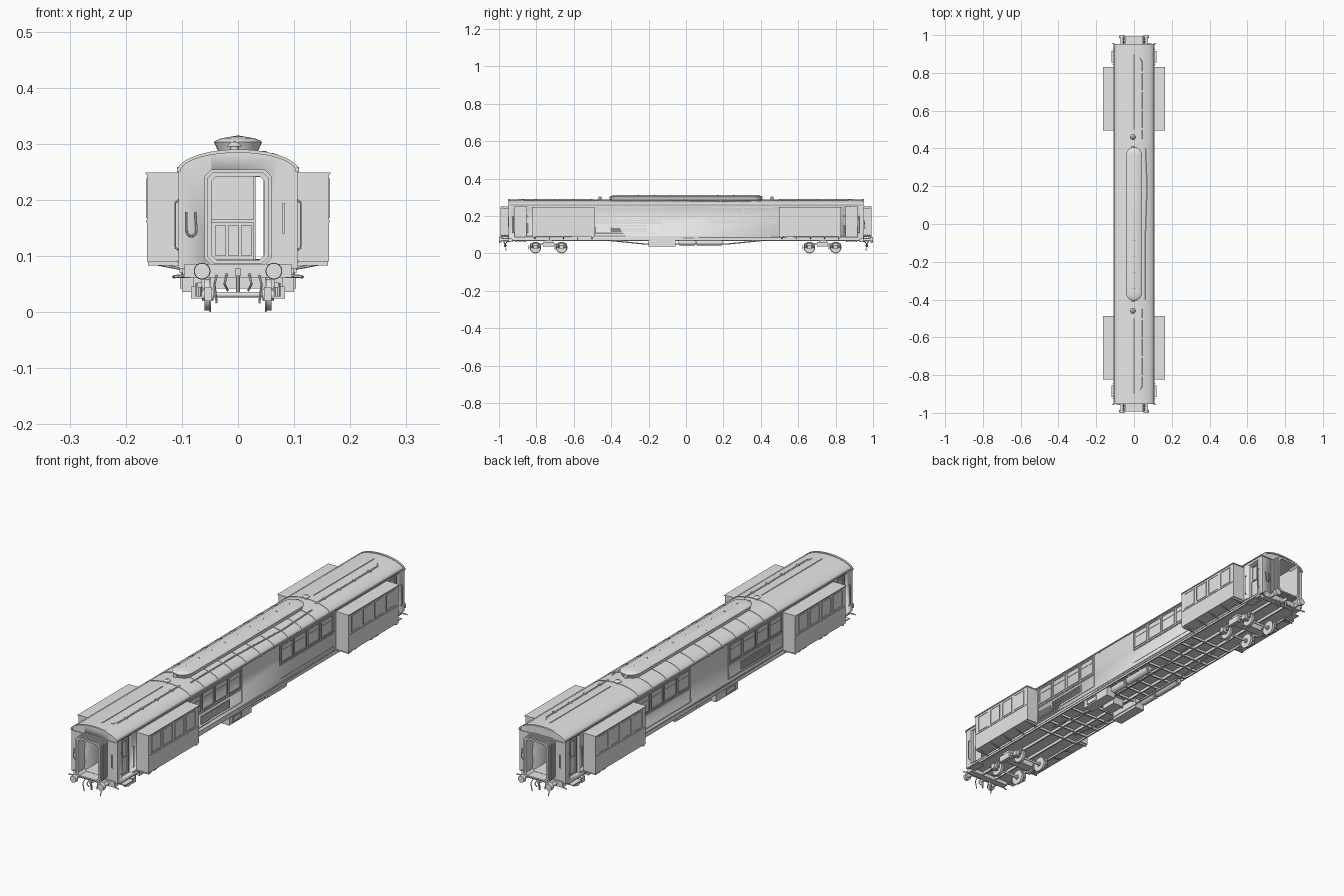
import bpy, bmesh, math
from mathutils import Matrix, Vector

grey = bpy.data.materials.new("light_grey")
grey.diffuse_color = (0.8, 0.8, 0.8, 1)
SIDES = (-1, 1)


def box(bm, x0, x1, y0, y1, z0, z1):
    m = Matrix.Translation(((x0 + x1) / 2, (y0 + y1) / 2, (z0 + z1) / 2))
    s = Matrix.Diagonal((abs(x1 - x0), abs(y1 - y0), abs(z1 - z0), 1))
    bmesh.ops.create_cube(bm, size=1, matrix=m @ s)


def rod(bm, a, b, r, n=10, r2=None):
    a, b = Vector(a), Vector(b)
    rot = (b - a).to_track_quat('Z', 'Y').to_matrix().to_4x4()
    bmesh.ops.create_cone(bm, cap_ends=True, segments=n, radius1=r,
                          radius2=r if r2 is None else r2, depth=(b - a).length,
                          matrix=Matrix.Translation((a + b) / 2) @ rot)


def path(bm, pts, r):
    for a, b in zip(pts, pts[1:]):
        rod(bm, a, b, r, 6)


def loft(bm, loops, closed=False):
    rows = [[bm.verts.new(p) for p in loop] for loop in loops]
    n = len(rows[0])
    for a, b in zip(rows, rows[1:] + (rows[:1] if closed else [])):
        for i in range(n):
            bm.faces.new((a[i], a[(i + 1) % n], b[(i + 1) % n], b[i]))
    if not closed:
        bm.faces.new(rows[0])
        bm.faces.new(rows[-1])


def ring(bm, outer, inner, y0, y1):
    at = lambda o, y: [(x, y, z) for x, z in o]
    loft(bm, [at(outer, y0), at(outer, y1), at(inner, y1), at(inner, y0)], True)


def window(bm, s, x, y0, y1, z0, z1, w=0.004, d=0.003):
    # raised frame on a side wall, with a thin inner sash line
    xa, xb = s * (x - 0.001), s * (x + d)
    box(bm, xa, xb, y0, y1, z0, z0 + w)
    box(bm, xa, xb, y0, y1, z1 - w, z1)
    for y in (y0, y1 - w):
        box(bm, xa, xb, y, y + w, z0 + w, z1 - w)


def finish(bm, name):
    bmesh.ops.recalc_face_normals(bm, faces=bm.faces)
    me = bpy.data.meshes.new(name)
    bm.to_mesh(me)
    bm.free()
    ob = bpy.data.objects.new(name, me)
    bpy.context.collection.objects.link(ob)
    me.materials.append(grey)
    bpy.ops.object.select_all(action='DESELECT')
    ob.select_set(True)
    bpy.context.view_layer.objects.active = ob
    bpy.ops.object.shade_smooth_by_angle(angle=math.radians(35))
    return ob


def roof_arc(grow=0.0, n=20):
    return [((0.106 + grow) * math.cos(math.pi * i / n),
             0.25 + (0.037 + grow) * math.sin(math.pi * i / n)) for i in range(n + 1)]


# Carriage body with cut vestibules, corridor and recessed side doors
bm = bmesh.new()
section = roof_arc() + [(-0.106, 0.078), (0.106, 0.078)]
loft(bm, [[(x, y, z) for x, z in section] for y in (-0.948, 0.948)])
body = finish(bm, "carriage_body")
bm = bmesh.new()
for e in SIDES:
    box(bm, -0.047, 0.047, e * 0.84, e * 1.0, 0.094, 0.242)
box(bm, 0.031, 0.0455, -0.85, 0.85, 0.0945, 0.241)
cut_a = finish(bm, "corridor_cutter")
bm = bmesh.new()
for e in SIDES:
    for s in SIDES:
        box(bm, s * 0.092, s * 0.12, e * 0.852, e * 0.918, 0.088, 0.25)
cut_b = finish(bm, "door_cutter")
for c in (cut_a, cut_b):
    c.hide_render = True
    c.hide_viewport = True
    mod = body.modifiers.new("cut", 'BOOLEAN')
    mod.operation = 'DIFFERENCE'
    mod.solver = 'EXACT'
    mod.use_self = True
    mod.object = c

# Roof seams, eaves and rain strips
bm = bmesh.new()
for i in range(11):
    y = -0.46 + i * 0.092
    ring(bm, roof_arc(0.0018), roof_arc(-0.002), y - 0.002, y + 0.002)
for e in SIDES:
    ring(bm, roof_arc(0.003), roof_arc(-0.003), e * 0.943, e * 0.952)
for s in SIDES:
    box(bm, s * 0.104, s * 0.109, -0.948, 0.948, 0.255, 0.259)
finish(bm, "roof_trim")

# Roof duct with rounded ends and flared sides
def capsule(r, z, half=0.363, n=12):
    return [(r * math.cos(a), half * k + r * math.sin(a), z)
            for k in (1, -1) for a in
            [(0 if k > 0 else math.pi) + math.pi * i / n for i in range(n + 1)]]
bm = bmesh.new()
loft(bm, [capsule(r, z) for r, z in
          ((0.034, 0.278), (0.037, 0.290), (0.043, 0.303), (0.039, 0.306),
           (0.028, 0.310), (0.010, 0.313))])
for i in range(9):
    y = -0.34 + i * 0.085
    rod(bm, (-0.034, y, 0.307), (0, y, 0.3135), 0.0015, 6)
    rod(bm, (0.034, y, 0.307), (0, y, 0.3135), 0.0015, 6)
for e in SIDES:
    rod(bm, (-0.006, e * 0.39, 0.296), (-0.006, e * 0.41, 0.296), 0.008, 16)
finish(bm, "roof_duct")

# Roof vents and pipes
bm = bmesh.new()
for e in SIDES:
    rod(bm, (-0.006, e * 0.46, 0.28), (-0.006, e * 0.46, 0.298), 0.007, 12)
    rod(bm, (-0.006, e * 0.46, 0.295), (-0.006, e * 0.46, 0.303), 0.014, 16, 0.006)
    path(bm, [(0.045, e * 0.45, 0.283), (0.045, e * 0.86, 0.283), (0.03, e * 0.88, 0.284)], 0.0035)
    path(bm, [(0.0, e * 0.50, 0.287), (0.0, e * 0.90, 0.287)], 0.0025)
    for i in range(4):
        box(bm, 0.038, 0.052, e * (0.5 + i * 0.1), e * (0.507 + i * 0.1), 0.276, 0.287)
path(bm, [(0.06, -0.40, 0.281), (0.06, -0.1, 0.281), (0.07, 0.2, 0.278), (0.062, 0.4, 0.28)], 0.003)
finish(bm, "roof_fittings")

# Widened side rooms at both ends
bm = bmesh.new()
for y0, y1 in ((-0.822, -0.49), (0.498, 0.83)):
    for s in SIDES:
        box(bm, s * 0.09, s * 0.162, y0, y1, 0.09, 0.246)
        box(bm, s * 0.09, s * 0.165, y0 - 0.002, y1 + 0.002, 0.245, 0.249)
        box(bm, s * 0.158, s * 0.164, y0, y1, 0.160, 0.163)
        for k in range(5):
            y = y0 + 0.02 + k * 0.076
            if k < 4:
                window(bm, s, 0.162, y, y + 0.062, 0.168, 0.238, 0.003, 0.002)
            rod(bm, (s * 0.157, y - 0.005, 0.088), (s * 0.10, y - 0.005, 0.077), 0.0025, 6)
        box(bm, s * 0.10, s * 0.16, y0 + 0.005, y0 + 0.012, 0.083, 0.091)
        box(bm, s * 0.10, s * 0.16, y1 - 0.012, y1 - 0.005, 0.083, 0.091)
finish(bm, "side_rooms")

# Side windows, louvre panels, belt strips
bm = bmesh.new()
for s in SIDES:
    for ya in (-0.488, 0.122):
        window(bm, s, 0.106, ya, ya + 0.362, 0.166, 0.253, 0.003, 0.002)
        for k in range(4):
            y = ya + 0.008 + k * 0.088
            window(bm, s, 0.106, y, y + 0.08, 0.174, 0.247)
            box(bm, s * 0.105, s * 0.1075, y + 0.004, y + 0.076, 0.222, 0.224)
    window(bm, s, 0.106, -0.488, -0.126, 0.106, 0.164, 0.003, 0.002)
    window(bm, s, 0.106, -0.40, -0.21, 0.118, 0.152)
    for k in range(4):
        box(bm, s * 0.105, s * 0.108, -0.395, -0.215, 0.125 + k * 0.006, 0.127 + k * 0.006)
    window(bm, s, 0.106, 0.122, 0.484, 0.106, 0.164, 0.002, 0.0015)
    box(bm, s * 0.104, s * 0.108, -0.85, 0.85, 0.088, 0.092)
finish(bm, "side_windows")

# Entrance doors with windows, rails and steps
bm = bmesh.new()
for e in SIDES:
    for s in SIDES:
        lo, hi = sorted((e * 0.858, e * 0.912))
        window(bm, s, 0.092, lo, hi, 0.09, 0.247, 0.006)
        window(bm, s, 0.092, lo + 0.01, hi - 0.01, 0.165, 0.235, 0.004, 0.004)
        for y in (0.846, 0.925):
            path(bm, [(s * 0.105, e * y, 0.11), (s * 0.112, e * y, 0.115),
                      (s * 0.112, e * y, 0.195), (s * 0.105, e * y, 0.2)], 0.0018)
        box(bm, s * 0.085, s * 0.118, e * 0.855, e * 0.915, 0.061, 0.064)
        for y in (0.858, 0.912):
            rod(bm, (s * 0.10, e * y, 0.062), (s * 0.10, e * y, 0.085), 0.002, 6)
finish(bm, "entrance_doors")

# Ribbed gangway connections
def gate(w, z0, z1, c):
    return [(-w, z0 + c), (-w + c, z0), (w - c, z0), (w, z0 + c),
            (w, z1 - c), (w - c, z1), (-w + c, z1), (-w, z1 - c)]
bm = bmesh.new()
for e in SIDES:
    for k in range(5):
        y = 0.946 + k * 0.009
        ring(bm, gate(0.060, 0.084, 0.254, 0.012), gate(0.048, 0.092, 0.243, 0.009), e * y, e * (y + 0.005))
    ring(bm, gate(0.055, 0.087, 0.250, 0.011), gate(0.047, 0.093, 0.242, 0.009), e * 0.945, e * 0.992)
    # inner door frame and counters inside the vestibule
    box(bm, -0.047, 0.030, e * 0.835, e * 0.846, 0.160, 0.165)
    for k in range(3):
        box(bm, -0.040 + 0.023 * k, -0.022 + 0.023 * k, e * 0.835, e * 0.844, 0.10, 0.155)
    box(bm, 0.028, 0.031, e * 0.835, e * 0.848, 0.094, 0.242)
finish(bm, "gangway_bellows")

# End wall fittings: hose, lamp slot, buffers, coupling
bm = bmesh.new()
for e in SIDES:
    f = -e
    arc = [(f * (-0.083 + 0.009 * math.cos(a)), e * 0.956, 0.146 + 0.011 * math.sin(a))
           for a in [math.pi + math.pi * i / 6 for i in range(7)]]
    path(bm, [(f * -0.092, e * 0.952, 0.178)] + arc + [(f * -0.076, e * 0.952, 0.178)], 0.002)
    box(bm, f * 0.079, f * 0.084, e * 0.945, e * 0.953, 0.14, 0.194)
    box(bm, -0.095, 0.095, e * 0.925, e * 0.953, 0.062, 0.086)
    for s in SIDES:
        rod(bm, (s * 0.064, e * 0.95, 0.073), (s * 0.064, e * 0.988, 0.073), 0.008, 12)
        rod(bm, (s * 0.064, e * 0.986, 0.073), (s * 0.064, e * 1.0, 0.073), 0.015, 18, 0.014)
        path(bm, [(s * 0.038, e * 0.953, 0.065), (s * 0.042, e * 0.966, 0.05),
                  (s * 0.038, e * 0.962, 0.016)], 0.002)
        path(bm, [(s * 0.02, e * 0.953, 0.068), (s * 0.024, e * 0.966, 0.05),
                  (s * 0.018, e * 0.958, 0.038)], 0.002)
        path(bm, [(s * 0.095, e * 0.95, 0.065), (s * 0.115, e * 0.955, 0.063)], 0.003)
    box(bm, -0.005, 0.005, e * 0.95, e * 0.978, 0.064, 0.078)
    rod(bm, (0, e * 0.972, 0.07), (0, e * 0.968, 0.035), 0.004, 8)
finish(bm, "buffers_and_coupling")

# Underframe sills, cross beams and truss rods
bm = bmesh.new()
for s in SIDES:
    box(bm, s * 0.098, s * 0.104, -0.93, 0.93, 0.070, 0.079)
    box(bm, s * 0.030, s * 0.036, -0.93, 0.93, 0.066, 0.079)
    path(bm, [(s * 0.055, -0.45, 0.073), (s * 0.055, -0.22, 0.05),
              (s * 0.055, 0.22, 0.05), (s * 0.055, 0.45, 0.073)], 0.003)
for k in range(15):
    y = -0.49 + k * 0.07
    box(bm, -0.10, 0.10, y - 0.003, y + 0.003, 0.068, 0.079)
finish(bm, "underframe")

# Equipment boxes and air tanks
bm = bmesh.new()
for s in SIDES:
    box(bm, s * 0.055, s * 0.10, -0.20, -0.055, 0.036, 0.078)
    window(bm, s, 0.10, -0.18, -0.12, 0.042, 0.066, 0.003)
    for a, b in ((-0.035, 0.045), (0.06, 0.19)):
        rod(bm, (s * 0.078, a, 0.058), (s * 0.078, b, 0.058), 0.016, 18)
        rod(bm, (s * 0.078, a - 0.006, 0.058), (s * 0.078, b + 0.006, 0.058), 0.010, 18)
box(bm, -0.025, 0.025, -0.17, -0.10, 0.045, 0.078)
finish(bm, "underfloor_equipment")

# Bogies: side frames, springs, bolster
bm = bmesh.new()
wb = bmesh.new()
for c in (-0.735, 0.73):
    box(bm, -0.07, 0.07, c - 0.02, c + 0.02, 0.042, 0.079)
    for s in SIDES:
        box(bm, s * 0.064, s * 0.072, c - 0.10, c + 0.10, 0.044, 0.053)
        box(bm, s * 0.064, s * 0.080, c - 0.03, c + 0.03, 0.036, 0.062)
        for d in (-0.07, 0.07):
            y = c + d
            box(bm, s * 0.062, s * 0.084, y - 0.011, y + 0.011, 0.024, 0.046)
            for q in (-0.02, 0.02):
                rod(bm, (s * 0.07, y + q, 0.028), (s * 0.07, y + q, 0.052), 0.006, 10)
            # flanged wheel with hub
            rod(wb, (s * 0.048, y, 0.031), (s * 0.051, y, 0.031), 0.031, 28)
            rod(wb, (s * 0.051, y, 0.031), (s * 0.060, y, 0.031), 0.028, 28)
            rod(wb, (s * 0.044, y, 0.031), (s * 0.064, y, 0.031), 0.010, 14)
            box(bm, s * 0.046, s * 0.06, y - 0.038, y - 0.034, 0.02, 0.045)
    for d in (-0.07, 0.07):
        rod(wb, (-0.08, c + d, 0.031), (0.08, c + d, 0.031), 0.005, 12)
finish(bm, "bogie_frames")
finish(wb, "wheels")
